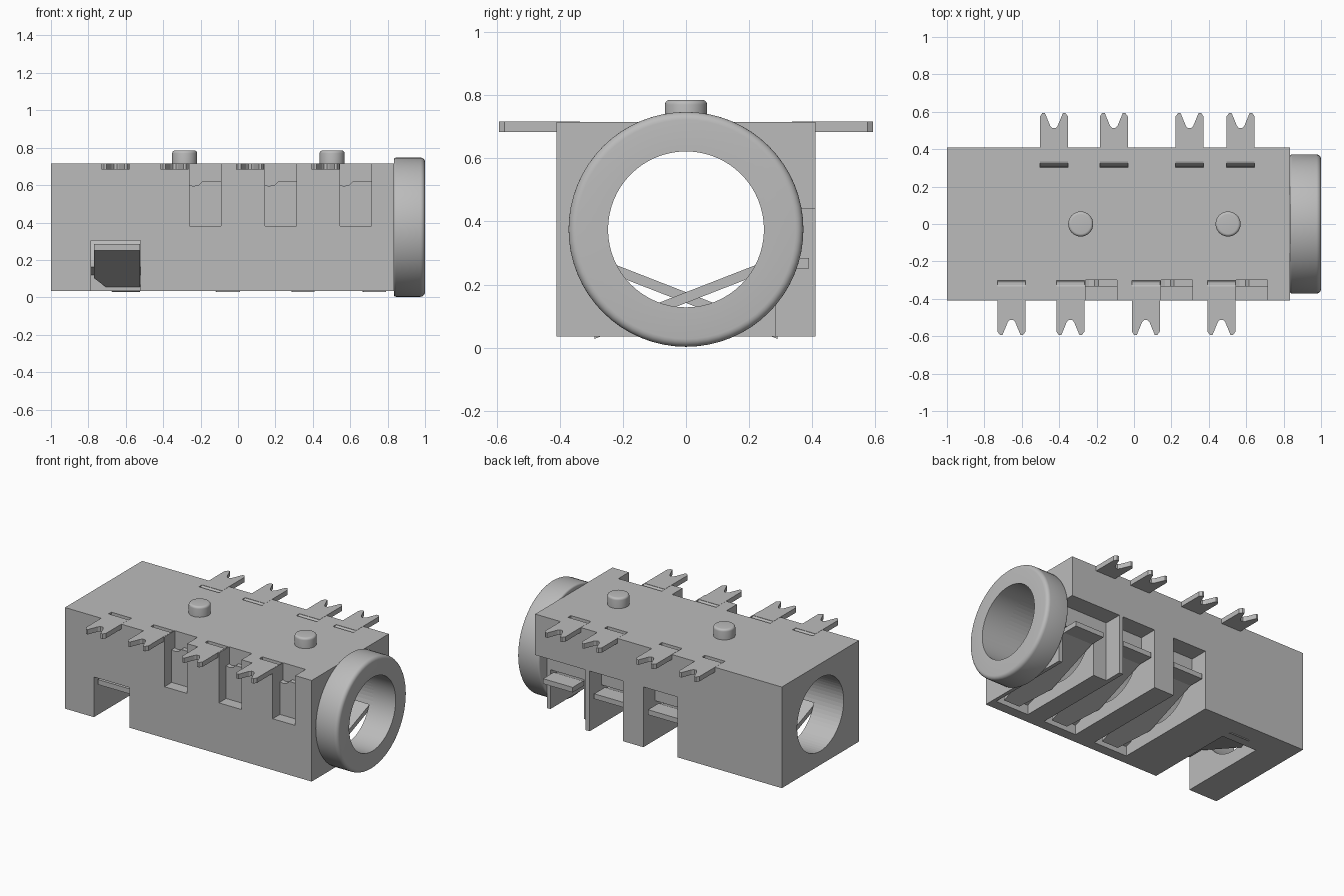
import bpy, bmesh, math
from mathutils import Matrix

cube = bpy.data.objects.get("Cube")
if cube:
    bpy.data.objects.remove(cube, do_unlink=True)

grey = bpy.data.materials.new("plain grey")
grey.use_nodes = True
COLOUR = (0.5, 0.5, 0.5, 1)
grey.diffuse_color = COLOUR
grey.node_tree.nodes["Principled BSDF"].inputs["Base Color"].default_value = COLOUR

MID_Z, TOP, BORE = 0.375, 0.715, 0.247
HALF = 0.41


def finish(name, bm, smooth=False):
    bmesh.ops.recalc_face_normals(bm, faces=bm.faces)
    mesh = bpy.data.meshes.new(name)
    bm.to_mesh(mesh)
    bm.free()
    mesh.materials.append(grey)
    ob = bpy.data.objects.new(name, mesh)
    bpy.context.collection.objects.link(ob)
    if smooth:
        bpy.ops.object.select_all(action='DESELECT')
        ob.select_set(True)
        bpy.context.view_layer.objects.active = ob
        bpy.ops.object.shade_smooth_by_angle(angle=math.radians(35))
    return ob


def prism(name, outline, vector):
    """Extrude a closed outline of 3D points along a vector."""
    bm = bmesh.new()
    face = bm.faces.new([bm.verts.new(p) for p in outline])
    new = bmesh.ops.extrude_face_region(bm, geom=[face])["geom"]
    verts = [v for v in new if isinstance(v, bmesh.types.BMVert)]
    bmesh.ops.translate(bm, vec=vector, verts=verts)
    return finish(name, bm)


def side_prism(name, x0, x1, yz):
    return prism(name, [(x0, y, z) for y, z in yz], (x1 - x0, 0, 0))


def box(name, x0, x1, y0, y1, z0, z1):
    return side_prism(name, x0, x1, [(y0, z0), (y1, z0), (y1, z1), (y0, z1)])


def cut(target, cutter):
    mod = target.modifiers.new("cut", 'BOOLEAN')
    mod.operation, mod.solver, mod.object = 'DIFFERENCE', 'EXACT', cutter
    bpy.ops.object.select_all(action='DESELECT')
    bpy.context.view_layer.objects.active = target
    target.select_set(True)
    bpy.ops.object.modifier_apply(modifier=mod.name)
    bpy.data.objects.remove(cutter, do_unlink=True)


def lathe(name, profile, axis, centre, steps=64):
    """Spin a closed profile of (along, radius) points about the x or z axis."""
    bm = bmesh.new()
    rings = []
    for i in range(steps):
        a = 2 * math.pi * i / steps
        rings.append([bm.verts.new((t, r * math.cos(a), r * math.sin(a))) for t, r in profile])
    n = len(profile)
    for i in range(steps):
        p, q = rings[i], rings[(i + 1) % steps]
        for j in range(n):
            k = (j + 1) % n
            bm.faces.new((p[j], p[k], q[k], q[j]))
    bmesh.ops.remove_doubles(bm, verts=bm.verts, dist=1e-5)
    if axis == 'z':
        bm.transform(Matrix.Rotation(-math.pi / 2, 4, 'Y'))
    bm.transform(Matrix.Translation(centre))
    return finish(name, bm, True)


def fillet(t, r, size, a0, a1, steps=5):
    """Points of a rounded profile corner, angles in degrees."""
    angles = [math.radians(a0 + (a1 - a0) * i / steps) for i in range(steps + 1)]
    return [(t + size * math.cos(a), r + size * math.sin(a)) for a in angles]


# Housing with a round bore along its length
body = box("housing", -1, 0.835, -HALF, HALF, 0.035, TOP)
bore_outline = [(BORE * math.cos(a), MID_Z + BORE * math.sin(a))
                for a in (2 * math.pi * i / 64 for i in range(64))]
cut(body, side_prism("bore_cutter", -1.1, 0.95, bore_outline))

# Pockets in the back wall and the leaf slots that run under the bore
pockets = [(-0.224, 0.03), (0.18, 0.43), (0.46, 0.9)]
slots = [(-0.224, 0.03), (0.18, 0.43), (0.56, 0.81)]
for x0, x1 in pockets:
    cut(body, box("pocket_cutter", x0, x1, 0.285, 0.5, -0.1, 0.44))
slot_outline = [(0.45, -0.1), (0.45, 0.3), (0.2, 0.3), (-0.34, 0.1), (-0.34, -0.1)]
for x0, x1 in slots:
    cut(body, side_prism("slot_cutter", x0, x1, slot_outline))

# Single leaf notch in the front wall
notch = [(-0.5, -0.1), (-0.5, 0.305), (-0.2, 0.305), (0.22, 0.12), (0.22, -0.1)]
cut(body, side_prism("notch_cutter", -0.785, -0.52, notch))

# Recesses in the front wall, each with a switch plate standing in it
for x0 in (-0.26, 0.145, 0.545):
    x1 = x0 + 0.168
    cut(body, box("recess_cutter", x0, x1, -0.5, -0.30, 0.38, 0.8))
    plate = [(x0, 0.38), (x1, 0.38), (x1, 0.62), (x0 + 0.07, 0.62),
             (x0 + 0.05, 0.60), (x0 + 0.02, 0.595), (x0, 0.60)]
    prism("switch_plate", [(x, -0.333, z) for x, z in plate], (0, 0.034, 0))

# Solder pins: forked blade outside, bent down into a slot in the top
BACK_PINS, FRONT_PINS = (-0.428, -0.108, 0.297, 0.57), (-0.655, -0.34, 0.063, 0.468)
fork = [(0.075, 0.335), (0.075, 0.575), (0.062, 0.593), (0.048, 0.593), (0.02, 0.525), (0.008, 0.512)]
fork += [(-x, y) for x, y in reversed(fork)]
bend = [(0.34, 0.716), (0.325, 0.709), (0.312, 0.69), (0.305, 0.64), (0.34, 0.64)]
for side, centres, label in ((1, BACK_PINS, "back"), (-1, FRONT_PINS, "front")):
    for cx in centres:
        near, far = sorted((side * 0.303, side * 0.337))
        cut(body, box("pin_slot_cutter", cx - 0.075, cx + 0.075, near, far, 0.63, 0.8))
        prism(label + "_pin", [(cx + x, side * y, 0.683) for x, y in fork], (0, 0, 0.033))
        side_prism(label + "_pin_bend", cx - 0.075, cx + 0.075, [(side * y, z) for y, z in bend])

# Leaf springs: flat outer end, then a tapered slope under the bore


def leaf(name, x0, x1, side):
    bm = bmesh.new()
    taper = 0.1
    rows = [(0.39, 0.285, 0), (0.28, 0.285, 0), (-0.1, 0.137, 0), (-0.29, 0.062, taper)]
    grid = [[bm.verts.new((x, side * y, z)) for x in (x0 + inset, x1)] for y, z, inset in rows]
    for (a, b), (c, d) in zip(grid, grid[1:]):
        bm.faces.new((a, b, d, c))
    new = bmesh.ops.extrude_face_region(bm, geom=bm.faces[:])["geom"]
    bmesh.ops.translate(bm, vec=(0, 0, -0.034), verts=[v for v in new if isinstance(v, bmesh.types.BMVert)])
    return finish(name, bm)


for x0, x1 in slots:
    leaf("back_leaf_spring", x0 + 0.01, x1 - 0.02, 1)
leaf("front_leaf_spring", -0.77, -0.525, -1)

# Round collar at the socket end
collar = [(0.833, BORE), (1.0, BORE)]
collar += fillet(0.975, 0.347, 0.025, 0, 90) + fillet(0.845, 0.36, 0.012, 90, 180)
lathe("collar", collar, 'x', (0, 0, MID_Z))

# Two locating pegs on top
peg = [(0, 0), (0, 0.067)] + fillet(0.055, 0.052, 0.015, 90, 0) + [(0.07, 0)]
for cx in (-0.285, 0.503):
    lathe("locating_peg", peg, 'z', (cx, 0, TOP), 32)
